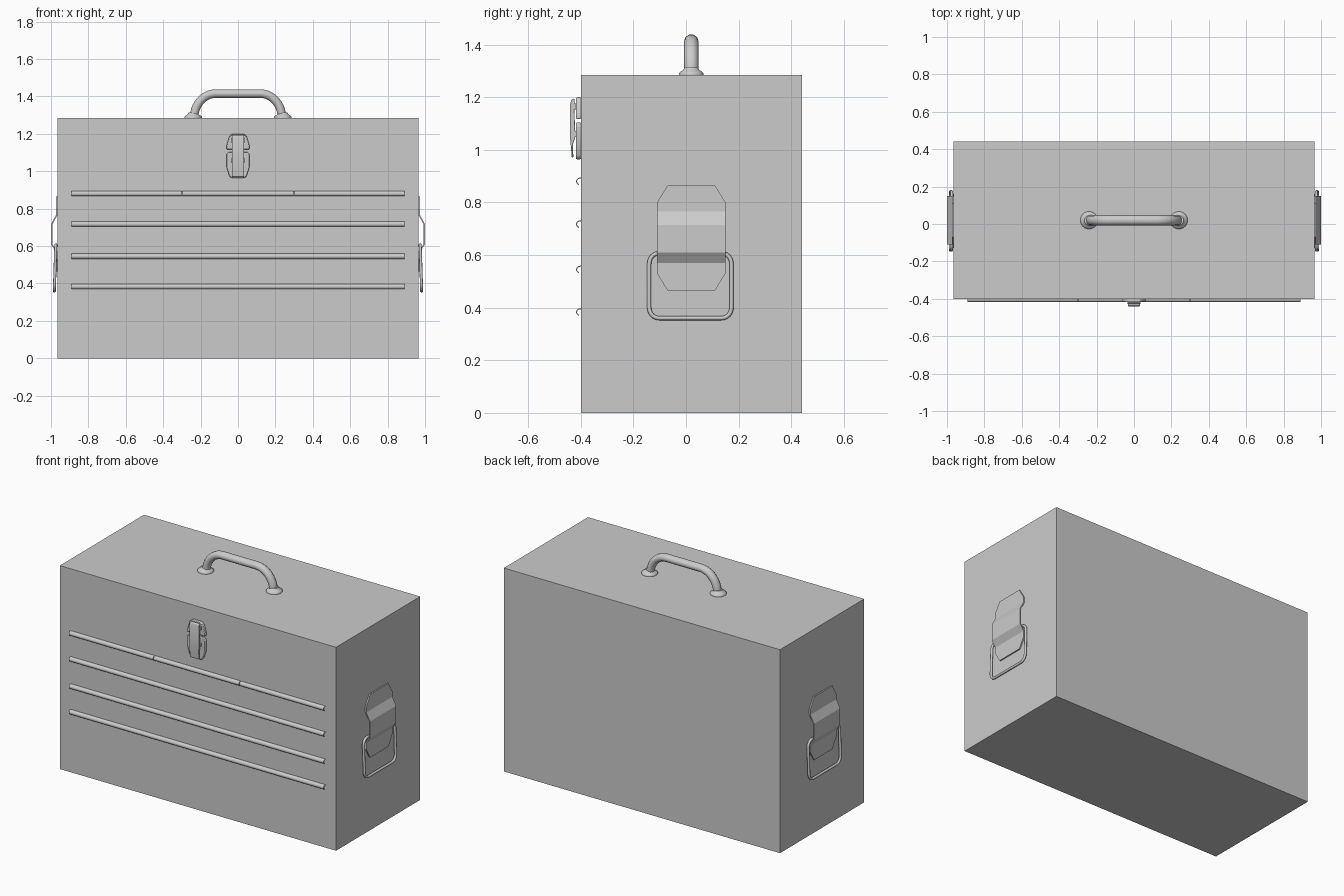
import bpy, bmesh
from math import sin, cos, pi, radians

if "Cube" in bpy.data.objects:
    bpy.data.objects.remove(bpy.data.objects["Cube"])

CY = 0.02      # centre of the case in y
TOP = 1.285    # height of the case
SIDE = 0.965   # half width of the case


def finish(name, bm, smooth=True, angle=35):
    bmesh.ops.recalc_face_normals(bm, faces=bm.faces)
    me = bpy.data.meshes.new(name)
    bm.to_mesh(me)
    bm.free()
    ob = bpy.data.objects.new(name, me)
    bpy.context.collection.objects.link(ob)
    if smooth:
        smooth_object(ob, angle)
    return ob


def smooth_object(ob, angle=35):
    bpy.ops.object.select_all(action='DESELECT')
    ob.select_set(True)
    bpy.context.view_layer.objects.active = ob
    bpy.ops.object.shade_smooth_by_angle(angle=radians(angle))


def prism(name, outline, axis, lo, hi, smooth=True, bevel=0):
    """Extrude a closed 2D outline along x (outline = y, z) or y (outline = x, z)."""
    bm = bmesh.new()

    def pos(p, t):
        return (t, p[0], p[1]) if axis == 'x' else (p[0], t, p[1])
    a = [bm.verts.new(pos(p, lo)) for p in outline]
    b = [bm.verts.new(pos(p, hi)) for p in outline]
    n = len(outline)
    bm.faces.new(a)
    bm.faces.new(b[::-1])
    for i in range(n):
        bm.faces.new((a[i], b[i], b[(i + 1) % n], a[(i + 1) % n]))
    ob = finish(name, bm, smooth)
    if bevel:
        mod = ob.modifiers.new("bevel", 'BEVEL')
        mod.width = bevel
        mod.segments = 2
        mod.limit_method = 'ANGLE'
    return ob


def tube(name, points, radius, cyclic=False):
    cu = bpy.data.curves.new(name, 'CURVE')
    cu.dimensions = '3D'
    cu.bevel_depth = radius
    cu.bevel_resolution = 3
    sp = cu.splines.new('POLY')
    sp.points.add(len(points) - 1)
    for q, p in zip(sp.points, points):
        q.co = (*p, 1)
    sp.use_cyclic_u = cyclic
    ob = bpy.data.objects.new(name, cu)
    bpy.context.collection.objects.link(ob)
    bpy.ops.object.select_all(action='DESELECT')
    ob.select_set(True)
    bpy.context.view_layer.objects.active = ob
    bpy.ops.object.convert(target='MESH')
    ob = bpy.context.view_layer.objects.active
    smooth_object(ob, 60)
    return ob


def mirror_x(ob):
    mod = ob.modifiers.new("mirror", 'MIRROR')
    mod.use_axis[0] = True


# Case
prism("case", [(-0.40, 0), (0.44, 0), (0.44, TOP), (-0.40, TOP)], 'x', -SIDE, SIDE, smooth=False)

# Carrying handle, slightly wider than it is tall
arc = [(0.12 + 0.115 * cos(t * pi / 20), 0, TOP + 0.13 * sin(t * pi / 20)) for t in range(11)]
path = arc + [(-x, y, z) for x, y, z in arc[::-1]]
handle = tube("top_handle", path, 0.024)
handle.scale.y = 1.12
handle.location.y = CY

# Flared feet of the handle
bm = bmesh.new()
rings = []
for r, z in [(0.047, 0), (0.047, 0.006), (0.040, 0.013), (0.031, 0.018), (0.025, 0.028)]:
    rings.append([bm.verts.new((0.24 + r * cos(i * pi / 12), CY + r * sin(i * pi / 12), TOP + z))
                  for i in range(24)])
for lo, hi in zip(rings, rings[1:]):
    for i in range(24):
        bm.faces.new((lo[i], lo[(i + 1) % 24], hi[(i + 1) % 24], hi[i]))
bm.faces.new(rings[0])
bm.faces.new(rings[-1])
mirror_x(finish("handle_foot", bm, angle=50))


# Drawer pulls: thin curled strips, the top row split in three
def pull(name, x0, x1, z):
    angles = [radians(90 + 20 * i) for i in range(9)]
    outer = [(-0.402 + 0.016 * cos(a), z + 0.0145 * sin(a)) for a in angles]
    inner = [(-0.402 + 0.012 * cos(a), z + 0.0105 * sin(a)) for a in angles]
    prism(name, [(-0.399, z + 0.0145)] + outer + inner[::-1] + [(-0.399, z + 0.0105)], 'x', x0, x1)


for i, x in enumerate((-0.89, -0.298, 0.302)):
    pull(f"small_drawer_pull_{i + 1}", x, (-0.302, 0.298, 0.89)[i], 0.88)
for i, z in enumerate((0.717, 0.545, 0.383)):
    pull(f"wide_drawer_pull_{i + 1}", -0.89, 0.89, z)


# Front latch
def symmetric(right):
    return right + [(-x, z) for x, z in right[::-1]]


prism("latch_upper_plate", symmetric([(0.062, 1.117), (0.062, 1.135), (0.047, 1.185), (0.032, 1.2)]),
      'y', -0.418, -0.399, bevel=0.004)
prism("latch_lower_plate", symmetric([(0.035, 0.964), (0.047, 0.975), (0.062, 1.025),
                                      (0.062, 1.09), (0.05, 1.104)]),
      'y', -0.418, -0.399, bevel=0.004)
prism("latch_lever", [(-0.424, 1.195), (-0.435, 1.192), (-0.44, 1.175), (-0.44, 1.04), (-0.434, 0.97),
                      (-0.428, 0.97), (-0.430, 1.02), (-0.422, 1.045)],
      'x', -0.033, 0.033, bevel=0.003)
for z in (1.165, 1.06):
    prism("latch_pivot", [(-0.421 + 0.008 * cos(i * pi / 6), z + 0.012 * sin(i * pi / 6))
                          for i in range(12)], 'x', -0.036, 0.036)

# Side brackets: bent octagonal sheet that holds the bail
bm = bmesh.new()
rows = [(0.865, 0.09, 0.974), (0.80, 0.13, 0.974), (0.765, 0.13, 0.974), (0.715, 0.13, 1.0),
        (0.61, 0.13, 1.0), (0.57, 0.13, 0.974), (0.53, 0.13, 0.974), (0.465, 0.09, 0.974)]
grid = []
for off in (0, -0.008):
    grid.append([[bm.verts.new((x + off, CY + s * w, z)) for s in (-1, 1)] for z, w, x in rows])
front, back = grid
for a, b, c, d in zip(front, front[1:], back, back[1:]):
    bm.faces.new((a[0], b[0], b[1], a[1]))
    bm.faces.new((c[1], d[1], d[0], c[0]))
    for k in (0, 1):
        bm.faces.new((a[k], c[k], d[k], b[k]))
for k in (0, -1):
    bm.faces.new((*front[k], *back[k][::-1]))
mirror_x(finish("side_bracket", bm, smooth=False))

# Side bails: rounded rectangular wire leaning slightly outward
loop = []
for cy, cz, start in ((0.135, 0.567, 0), (-0.102, 0.567, 90), (-0.102, 0.40, 180), (0.135, 0.40, 270)):
    for i in range(7):
        a = radians(start + 15 * i)
        y, z = cy + 0.038 * cos(a), cz + 0.04 * sin(a)
        loop.append((0.974 + 0.008 * (0.607 - z) / 0.247, y, z))
mirror_x(tube("side_bail", loop, 0.008, cyclic=True))
